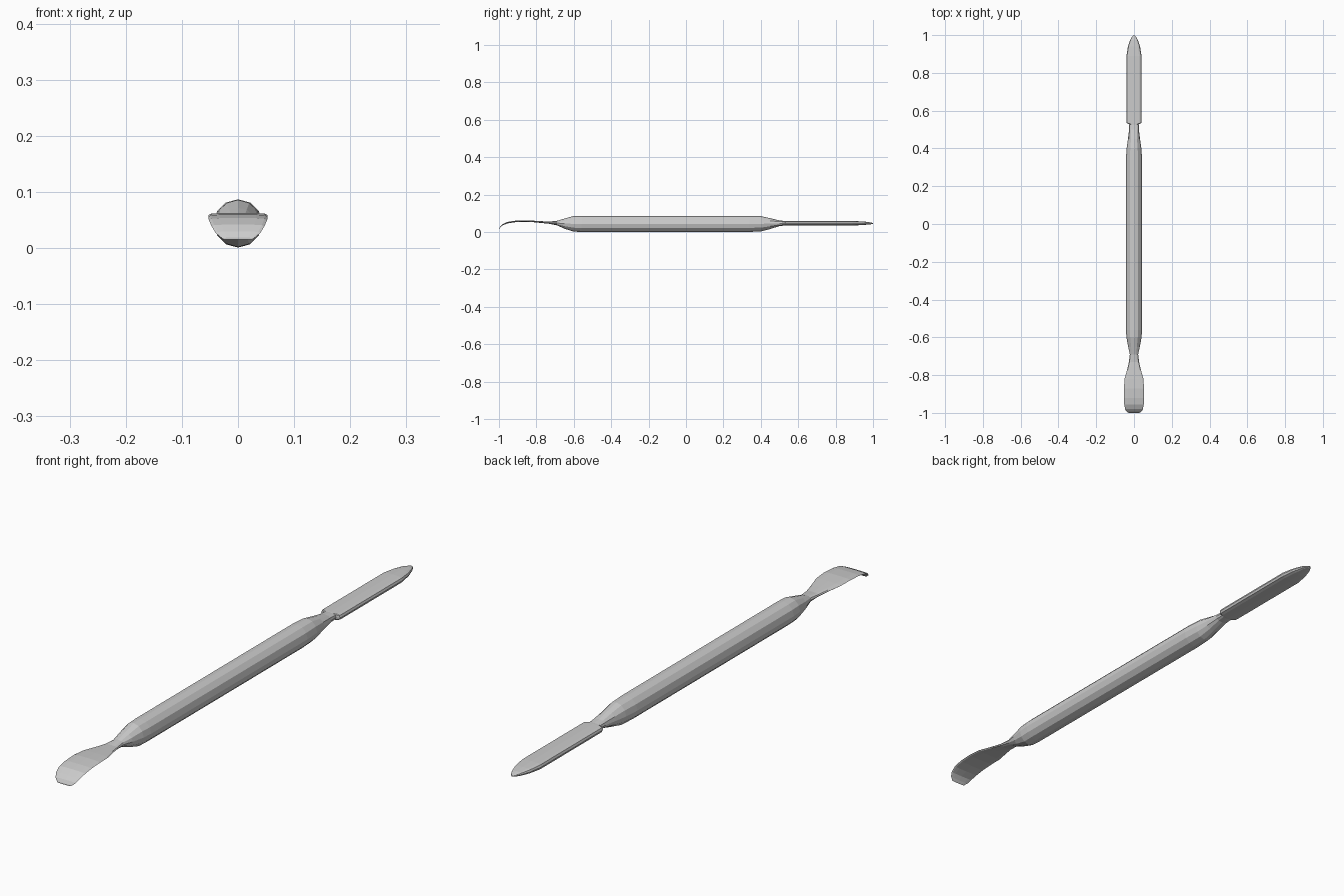
import bpy, bmesh
from math import sin, cos, pi, copysign

SIDES = 12


def power(v, e):
    return 0.0 if abs(v) < 1e-6 else copysign(abs(v) ** e, v)


def loft(name, sections):
    """Skin 12-sided rings; section = (y, centre z, half width, half height, squareness)."""
    bm = bmesh.new()
    rings = []
    for y, zc, w, h, e in sections:
        ring = []
        for i in range(SIDES):
            a = 2 * pi * i / SIDES
            ring.append(bm.verts.new((w * power(cos(a), e), y, zc + h * power(sin(a), e))))
        rings.append(ring)
    for r, s in zip(rings, rings[1:]):
        for i in range(SIDES):
            j = (i + 1) % SIDES
            bm.faces.new((r[i], r[j], s[j], s[i]))
    bm.faces.new(rings[0])
    bm.faces.new(rings[-1])
    bmesh.ops.recalc_face_normals(bm, faces=bm.faces)
    mesh = bpy.data.meshes.new(name)
    bm.to_mesh(mesh)
    bm.free()
    obj = bpy.data.objects.new(name, mesh)
    bpy.context.collection.objects.link(obj)
    return obj


# One continuous tool: curved pusher, faceted handle, flat pointed blade
loft("cuticle_tool", [
    # curved pusher
    (-1.0, 0.017, 0.028, 0.002, 0.7),
    (-0.993, 0.027, 0.040, 0.003, 0.7),
    (-0.98, 0.039, 0.047, 0.003, 0.7),
    (-0.955, 0.050, 0.052, 0.004, 0.7),
    (-0.92, 0.056, 0.053, 0.004, 0.7),
    (-0.87, 0.059, 0.053, 0.004, 0.7),
    (-0.82, 0.057, 0.050, 0.004, 0.7),
    (-0.77, 0.053, 0.036, 0.005, 0.7),
    (-0.73, 0.050, 0.027, 0.006, 0.8),
    # handle
    (-0.69, 0.048, 0.022, 0.012, 0.9),
    (-0.65, 0.045, 0.031, 0.027, 1),
    (-0.60, 0.044, 0.040, 0.042, 1),
    (-0.56, 0.044, 0.043, 0.043, 1),
    (0.34, 0.044, 0.043, 0.043, 1),
    (0.40, 0.044, 0.039, 0.041, 1),
    (0.45, 0.045, 0.032, 0.029, 1),
    (0.50, 0.047, 0.026, 0.015, 0.8),
    (0.528, 0.047, 0.025, 0.012, 0.7),
    # blade
    (0.533, 0.047, 0.038, 0.012, 0.6),
    (0.54, 0.047, 0.040, 0.012, 0.6),
    (0.89, 0.047, 0.040, 0.012, 0.6),
    (0.94, 0.047, 0.032, 0.010, 0.7),
    (0.975, 0.047, 0.020, 0.007, 0.7),
    (0.993, 0.046, 0.010, 0.004, 0.8),
    (1.0, 0.046, 0.003, 0.002, 1),
])
